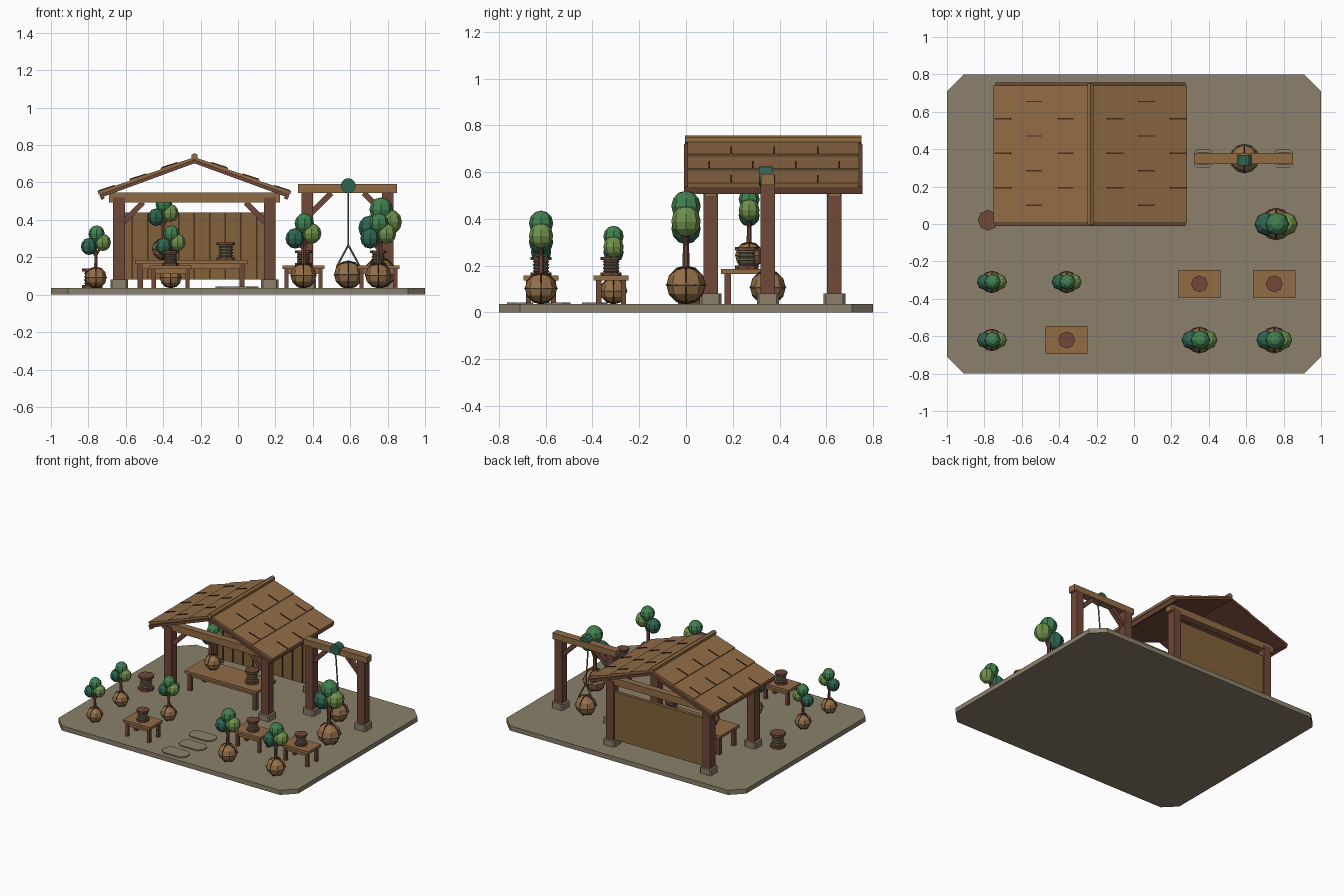
import bpy
import bmesh
from math import atan2, cos, sin, hypot, pi
from mathutils import Vector

cube = bpy.data.objects.get("Cube")
if cube:
    bpy.data.objects.remove(cube, do_unlink=True)


def material(name, *rgb):
    m = bpy.data.materials.new(name)
    m.use_nodes = True
    col = [((c / 255 + 0.055) / 1.055) ** 2.4 for c in rgb] + [1]
    m.diffuse_color = col
    m.node_tree.nodes["Principled BSDF"].inputs["Base Color"].default_value = col
    return m


STONE = material("stone", 139, 128, 107)
POST = material("dark_wood", 112, 72, 56)
WOOD = material("warm_wood", 145, 108, 70)
WALL = material("wall_planks", 130, 98, 60)
DARK = material("dark_gap", 72, 46, 32)
BURLAP = material("burlap", 150, 112, 72)
ROPE = material("rope", 128, 116, 90)
DEEP = material("deep_green", 46, 100, 82)
LEAF = material("leaf_green", 66, 128, 80)
LIGHT = material("light_green", 112, 146, 76)


def finish(bm, name, mat, loc=(0, 0, 0), rot=(0, 0, 0)):
    mesh = bpy.data.meshes.new(name)
    bm.to_mesh(mesh)
    bm.free()
    mesh.materials.append(mat)
    ob = bpy.data.objects.new(name, mesh)
    ob.location, ob.rotation_euler = loc, rot
    bpy.context.collection.objects.link(ob)
    return ob


def box(name, mat, loc, size, rot=(0, 0, 0), bevel=0):
    bm = bmesh.new()
    bmesh.ops.create_cube(bm, size=1)
    bmesh.ops.scale(bm, vec=size, verts=bm.verts)
    if bevel:
        bmesh.ops.bevel(bm, geom=bm.edges[:], offset=bevel, segments=1, affect='EDGES')
    return finish(bm, name, mat, loc, rot)


def rod(name, mat, p, q, r, sides=8, r2=None):
    p, q = Vector(p), Vector(q)
    bm = bmesh.new()
    bmesh.ops.create_cone(bm, cap_ends=True, segments=sides, radius1=r,
                          radius2=r if r2 is None else r2, depth=(q - p).length)
    rot = (q - p).to_track_quat('Z', 'Y').to_euler()
    return finish(bm, name, mat, (p + q) / 2, rot)


def ball(name, mat, loc, r, u=8, v=6, squash=1):
    bm = bmesh.new()
    bmesh.ops.create_uvsphere(bm, u_segments=u, v_segments=v, radius=r)
    bmesh.ops.scale(bm, vec=(1, 1, squash), verts=bm.verts)
    return finish(bm, name, mat, loc)


def ring(name, mat, loc, r, thick, rot=(0, 0, 0), sides=12):
    bpy.ops.mesh.primitive_torus_add(major_segments=sides, minor_segments=4, location=loc,
                                     rotation=rot, major_radius=r, minor_radius=thick)
    ob = bpy.context.object
    ob.name = name
    ob.data.materials.append(mat)


def slab(name, mat, half_x, half_y, cut, z, h, centre=(0, 0)):
    # Rectangle with clipped corners, extruded upwards
    pts = []
    for sx, sy in ((1, 1), (-1, 1), (-1, -1), (1, -1)):
        pair = [(sx * half_x, sy * (half_y - cut)), (sx * (half_x - cut), sy * half_y)]
        pts += pair if sx == sy else pair[::-1]
    bm = bmesh.new()
    face = bm.faces.new([bm.verts.new((x, y, 0)) for x, y in pts])
    top = bmesh.ops.extrude_face_region(bm, geom=[face])["geom"]
    bmesh.ops.translate(bm, vec=(0, 0, h), verts=[g for g in top if isinstance(g, bmesh.types.BMVert)])
    bmesh.ops.recalc_face_normals(bm, faces=bm.faces)
    return finish(bm, name, mat, (*centre, z))


GROUND = 0.035

# Yard slab and stepping stones
slab("yard_slab", STONE, 1, 0.8, 0.09, 0, GROUND)
for i in range(3):
    slab("stepping_stone", STONE, 0.1, 0.055, 0.03, GROUND, 0.008, (0.03 * (i % 2) - 0.02, -0.39 - 0.16 * i))


def root_ball(x, y, z, r):
    ball("root_ball", BURLAP, (x, y, z), r, squash=0.92)
    ring("root_ball_band", ROPE, (x, y, z), r, r * 0.06)
    for turn in (0, pi / 2):
        ring("root_ball_cord", DARK, (x, y, z), r * 0.96, r * 0.06, (pi / 2, 0, turn))


def tree(x, y, z, h):
    # Wrapped root ball, trunk, forked branches and three leaf clumps
    r = 0.17 * h
    root_ball(x, y, z + r, r)
    rod("trunk", POST, (x, y, z + r), (x, y, z + 0.8 * h), 0.034 * h, 6, 0.022 * h)
    clumps = ((-0.11, 0.665, DEEP), (0.012, 0.865, LEAF), (0.11, 0.73, LIGHT))
    for dx, dz, mat in clumps:
        end = (x + dx * h, y, z + dz * h)
        rod("branch", POST, (x, y, z + 0.5 * h), end, 0.018 * h, 5)
        ball("leaf_clump", mat, end, 0.13 * h, squash=1.05)


def spool(x, y, z, r, h):
    # Rope reel with octagonal end plates
    t = 0.16 * h
    for low in (z, z + h - t):
        rod("spool_plate", POST, (x, y, low), (x, y, low + t), r)
    rod("spool_core", ROPE, (x, y, z + t), (x, y, z + h - t), 0.68 * r)
    for i in range(4):
        ring("spool_winding", ROPE, (x, y, z + t + (i + 0.5) * (h - 2 * t) / 4), 0.7 * r, 0.1 * r, sides=8)


def table(x, y, top, w, d, leg):
    box("table_top", WOOD, (x, y, top - 0.01), (w, d, 0.02))
    for s in (-1, 1):
        box("table_apron", WOOD, (x, y + s * (d / 2 - leg), top - 0.033), (w - 2 * leg, 0.012, 0.027))
        for t in (-1, 1):
            box("table_leg", POST, (x + s * (w / 2 - leg), y + t * (d / 2 - leg), (GROUND + top - 0.02) / 2),
                (leg, leg, top - 0.02 - GROUND))


# Trees around the yard
for x, y, h in ((-0.76, -0.31, 0.335), (-0.36, -0.31, 0.335), (-0.76, -0.62, 0.335),
                (0.35, -0.62, 0.4), (0.75, -0.62, 0.4), (0.76, 0, 0.485)):
    tree(x, y, GROUND, h)

# Small tables carrying spools, and one spool on the ground
for x, y in ((-0.36, -0.62), (0.35, -0.32), (0.75, -0.32)):
    table(x, y, 0.157, 0.225, 0.15, 0.022)
    spool(x, y, 0.157, 0.045, 0.08)
spool(-0.78, 0.02, GROUND, 0.055, 0.105)

# Workbench under the roof
table(-0.25, 0.265, 0.185, 0.6, 0.23, 0.028)
tree(-0.4, 0.27, 0.185, 0.345)
spool(-0.065, 0.26, 0.185, 0.05, 0.095)


def post(x, y, top):
    slab("post_footing", STONE, 0.047, 0.047, 0.01, GROUND, 0.045, (x, y))
    box("post", POST, (x, y, (0.07 + top) / 2), (0.062, 0.062, top - 0.07))


def brace(x, y, z, side):
    # Diagonal strut leaning from a post up to its beam
    box("brace", POST, (x + side * 0.075, y, z - 0.055), (0.03, 0.035, 0.15), (0, side * pi / 4, 0))


# Pavilion frame
MID = -0.233
for y in (0.105, 0.635):
    for s in (-1, 1):
        post(MID + s * 0.403, y, 0.52)
    box("tie_beam", WOOD, (MID, y, 0.52), (0.915, 0.05, 0.052))
for s in (-1, 1):
    brace(MID + s * 0.403, 0.105, 0.495, -s)

# Back wall with battens and rails
box("back_wall", WALL, (MID, 0.64, 0.26), (0.745, 0.025, 0.36))
for i in range(9):
    box("wall_batten", DARK, (MID + (i - 4) * 0.083, 0.626, 0.26), (0.008, 0.008, 0.355))

# Gable roof: dark deck, stepped shingle rows, joints and ridge cap
RUN, RISE, RIDGE = 0.505, 0.185, 0.712
ANGLE, LENGTH = atan2(RISE, RUN), hypot(RUN, RISE)
ROW = LENGTH / 3
for s in (-1, 1):
    def on_roof(along, up, y):
        return (MID + s * (along * cos(ANGLE) + up * sin(ANGLE)), y,
                RIDGE - along * sin(ANGLE) + up * cos(ANGLE))
    box("roof_deck", POST, on_roof(LENGTH / 2, 0, 0.373), (LENGTH, 0.765, 0.018), (0, s * ANGLE, 0))
    box("eave_board", POST, on_roof(LENGTH - 0.01, -0.008, 0.373), (0.02, 0.765, 0.026), (0, s * ANGLE, 0))
    for k in range(3):
        tilt = (0, s * (ANGLE - 0.04), 0)
        box("shingle_row", WOOD, on_roof((k + 0.5) * ROW, 0.016, 0.373), (ROW + 0.006, 0.735, 0.018), tilt)
        for j in range(4):
            y = 0.1 + 0.185 * j if k == 1 else 0.193 + 0.185 * j
            if y < 0.7:
                box("shingle_joint", DARK, on_roof((k + 0.73) * ROW, 0.0285, y), (0.09, 0.007, 0.005), tilt)
rod("ridge_cap", WOOD, (MID, -0.005, 0.738), (MID, 0.75, 0.738), 0.019, 6)

# Hoist frame
HX, HY = 0.585, 0.35
for s in (-1, 1):
    post(HX + s * 0.215, HY, 0.55)
    brace(HX + s * 0.215, HY, 0.545, -s)
box("hoist_beam", WOOD, (HX, HY, 0.568), (0.53, 0.058, 0.046))

# Pulley, rope, sling and suspended root ball
rod("pulley", DEEP, (HX + 0.005, HY - 0.038, 0.583), (HX + 0.005, HY + 0.02, 0.583), 0.04, 12)
rod("hoist_rope", ROPE, (HX + 0.005, HY - 0.03, 0.56), (HX + 0.005, HY, 0.26), 0.005, 6)
for s in (-1, 1):
    rod("sling_rope", ROPE, (HX + 0.005, HY, 0.265), (HX + 0.005 + s * 0.062, HY, 0.15), 0.005, 6)
root_ball(HX + 0.005, HY, 0.107, 0.075)
